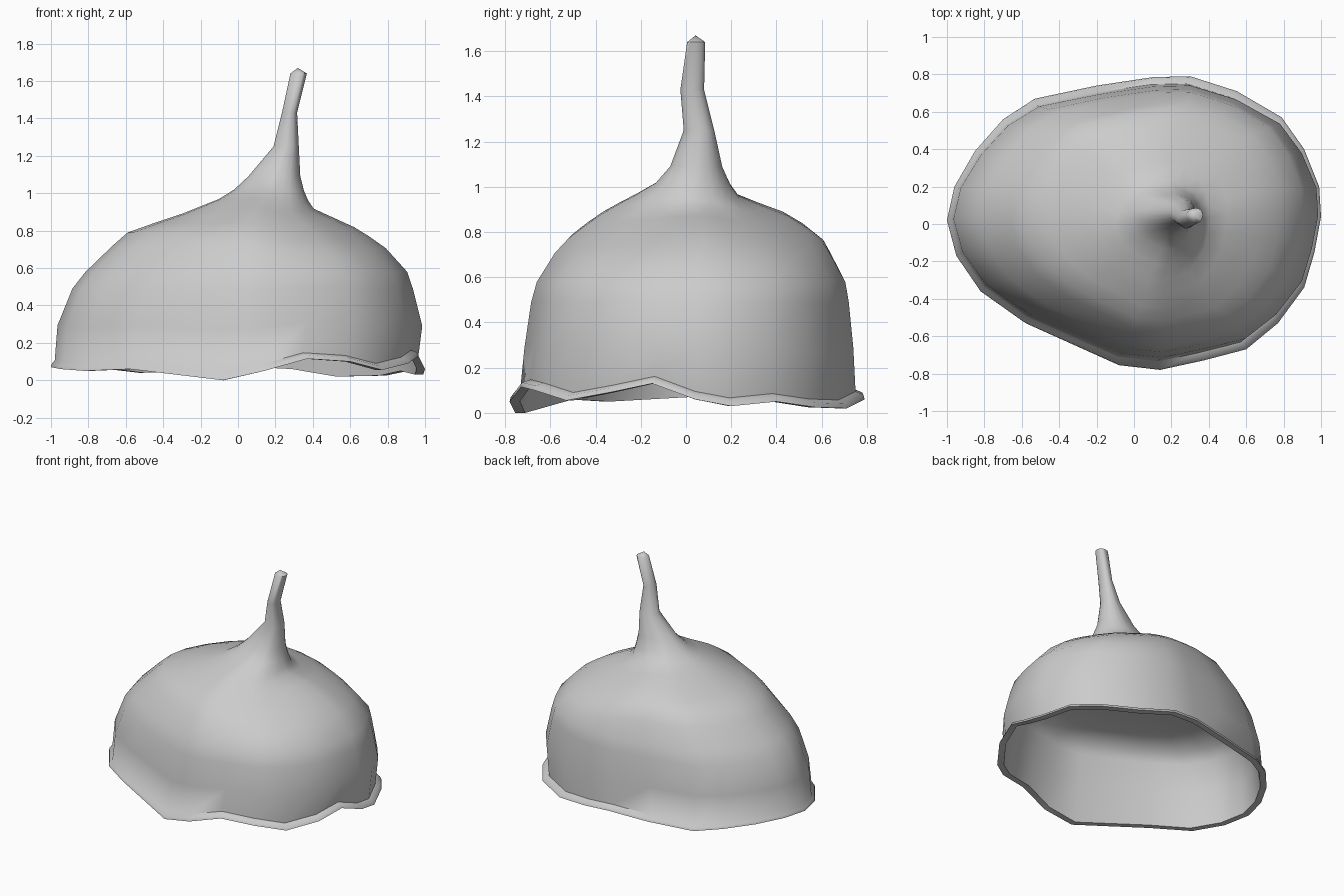
import bpy, bmesh, math

# Wavy rim outline seen from above, with the height of its lower edge
RIM = [(1.0, .04, .06), (.99, .2, .03), (.91, .4, .05), (.79, .57, .025), (.55, .71, .02),
       (.3, .79, .06), (.1, .785, .07), (-.2, .74, .05), (-.53, .67, .04), (-.7, .56, .06),
       (-.85, .39, .07), (-.96, .2, .075), (-1.0, .02, .07), (-.95, -.17, .06),
       (-.82, -.36, .05), (-.58, -.53, .06), (-.08, -.755, 0.0), (.14, -.78, .05),
       (.37, -.73, .115), (.6, -.67, .10), (.77, -.53, .055), (.91, -.34, .09), (.965, -.15, .13)]

# Levels: z, x min, x max, y min, y max, share of rim waviness
OUTER = [(.06, -1.0, 1.0, -.78, .79, 1), (.08, -.995, .99, -.775, .785, 1),
         (.095, -.98, .96, -.735, .75, .95), (.29, -.965, .985, -.715, .74, .4),
         (.49, -.885, .935, -.685, .72, .1), (.58, -.815, .905, -.66, .705, 0),
         (.72, -.67, .79, -.58, .645, 0), (.79, -.59, .70, -.52, .61, 0),
         (.84, -.45, .62, -.455, .545, 0), (.89, -.30, .50, -.38, .455, 0),
         (.93, -.20, .405, -.305, .34, 0), (.97, -.10, .375, -.225, .235, 0),
         (1.02, -.02, .352, -.135, .195, 0), (1.09, .055, .333, -.07, .16, 0),
         (1.25, .19, .325, -.01, .125, 0), (1.43, .235, .316, -.025, .08, 0),
         (1.64, .28, .368, .005, .085, 0)]
INNER = [(.06, -.955, .955, -.735, .745, 1), (.29, -.925, .945, -.68, .70, .4),
         (.49, -.845, .89, -.645, .68, .1), (.56, -.78, .86, -.62, .66, 0),
         (.60, -.60, .65, -.48, .52, 0), (.62, -.30, .40, -.28, .32, 0)]

# Flattened shoulders of the dome: direction in degrees, depth
DENTS = [(45, .07), (-42, .055)]


def dent(x, y, z):
    fade = max(0, 1 - abs(z - .82) / .25)
    angle = math.degrees(math.atan2(y, x))
    total = 0
    for direction, depth in DENTS:
        off = abs((angle - direction + 180) % 360 - 180)
        total += depth * max(0, 1 - (off / 48) ** 2)
    return total * fade


def ring(bm, level):
    z, x0, x1, y0, y1, wave = level
    return [bm.verts.new((x0 + (x + 1) / 2 * (x1 - x0),
                          y0 + (y + .78) / 1.57 * (y1 - y0),
                          z + wave * (h - .06) - dent(x, y, z))) for x, y, h in RIM]


def bridge(bm, a, b):
    n = len(a)
    for i in range(n):
        j = (i + 1) % n
        bm.faces.new((a[i], a[j], b[j], b[i]))


def close(bm, loop, point):
    tip = bm.verts.new(point)
    for i in range(len(loop)):
        bm.faces.new((loop[i], loop[(i + 1) % len(loop)], tip))


# Cap shell: inner hollow, rim, outer dome and drawn-out stem as one loft
bm = bmesh.new()
rings = [ring(bm, lv) for lv in INNER[::-1] + OUTER]
for a, b in zip(rings, rings[1:]):
    bridge(bm, a, b)
close(bm, rings[0], (.05, .02, .63))
close(bm, rings[-1], (.32, .042, 1.67))
bmesh.ops.recalc_face_normals(bm, faces=bm.faces)

mesh = bpy.data.meshes.new("cap_with_stem")
bm.to_mesh(mesh)
bm.free()
cap = bpy.data.objects.new("cap_with_stem", mesh)
bpy.context.collection.objects.link(cap)
bpy.context.view_layer.objects.active = cap
cap.select_set(True)
bpy.ops.object.shade_smooth_by_angle(angle=math.radians(60))
